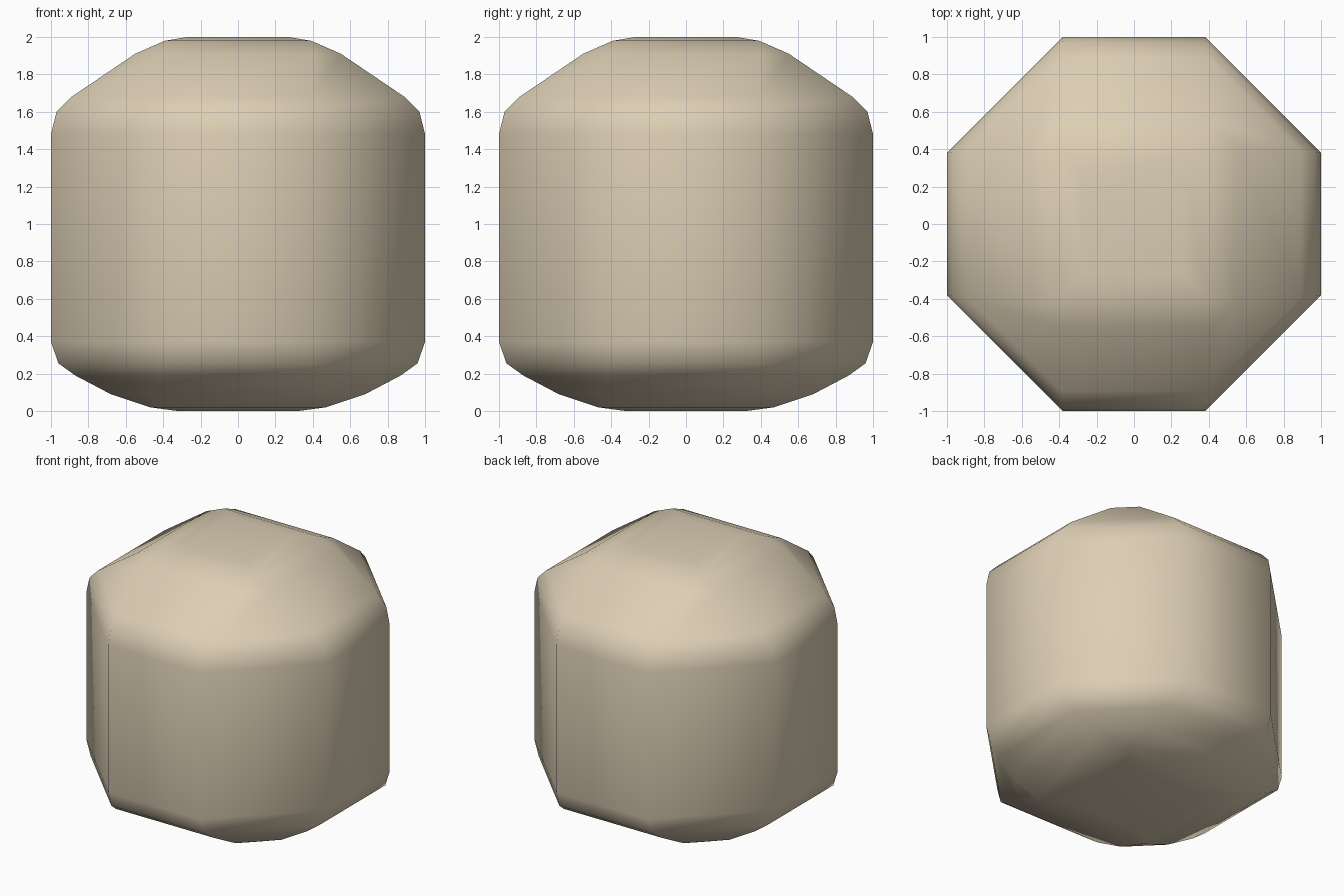
import bpy, bmesh

if "Cube" in bpy.data.objects:
    bpy.data.objects.remove(bpy.data.objects["Cube"])

# levels from bottom to top: reach of the panel, height, half width of the panel
LEVELS = [(0.32, 0.0, 0.32), (0.47, 0.02, 0.46), (0.68, 0.09, 0.455),
          (0.87, 0.19, 0.41), (0.96, 0.255, 0.385), (1, 0.37, 0.38),
          (1, 1.48, 0.38), (0.97, 1.6, 0.385), (0.89, 1.68, 0.395),
          (0.55, 1.91, 0.41), (0.39, 1.98, 0.39), (0.27, 2, 0.27)]

bm = bmesh.new()


def octagon(d, z, c):
    pts = [(c, -d), (d, -c), (d, c), (c, d), (-c, d), (-d, c), (-d, -c), (-c, -d)]
    return [bm.verts.new((x, y, z)) for x, y in pts]


# stacked rings, bridged with side faces and closed with caps
rings = [octagon(*level) for level in LEVELS]
for lower, upper in zip(rings, rings[1:]):
    for i in range(8):
        j = (i + 1) % 8
        bm.faces.new((lower[i], lower[j], upper[j], upper[i]))
bmesh.ops.remove_doubles(bm, verts=bm.verts, dist=0.001)
bmesh.ops.holes_fill(bm, edges=[e for e in bm.edges if e.is_boundary], sides=8)
bmesh.ops.recalc_face_normals(bm, faces=bm.faces)

mesh = bpy.data.meshes.new("rounded_block")
bm.to_mesh(mesh)
bm.free()
obj = bpy.data.objects.new("rounded_block", mesh)
bpy.context.collection.objects.link(obj)

# warm stone colour
stone = bpy.data.materials.new("stone")
stone.diffuse_color = (0.72, 0.62, 0.46, 1)
stone.use_nodes = True
stone.node_tree.nodes["Principled BSDF"].inputs["Base Color"].default_value = stone.diffuse_color
mesh.materials.append(stone)

bpy.context.view_layer.objects.active = obj
obj.select_set(True)
bpy.ops.object.shade_smooth_by_angle(angle=0.87)
